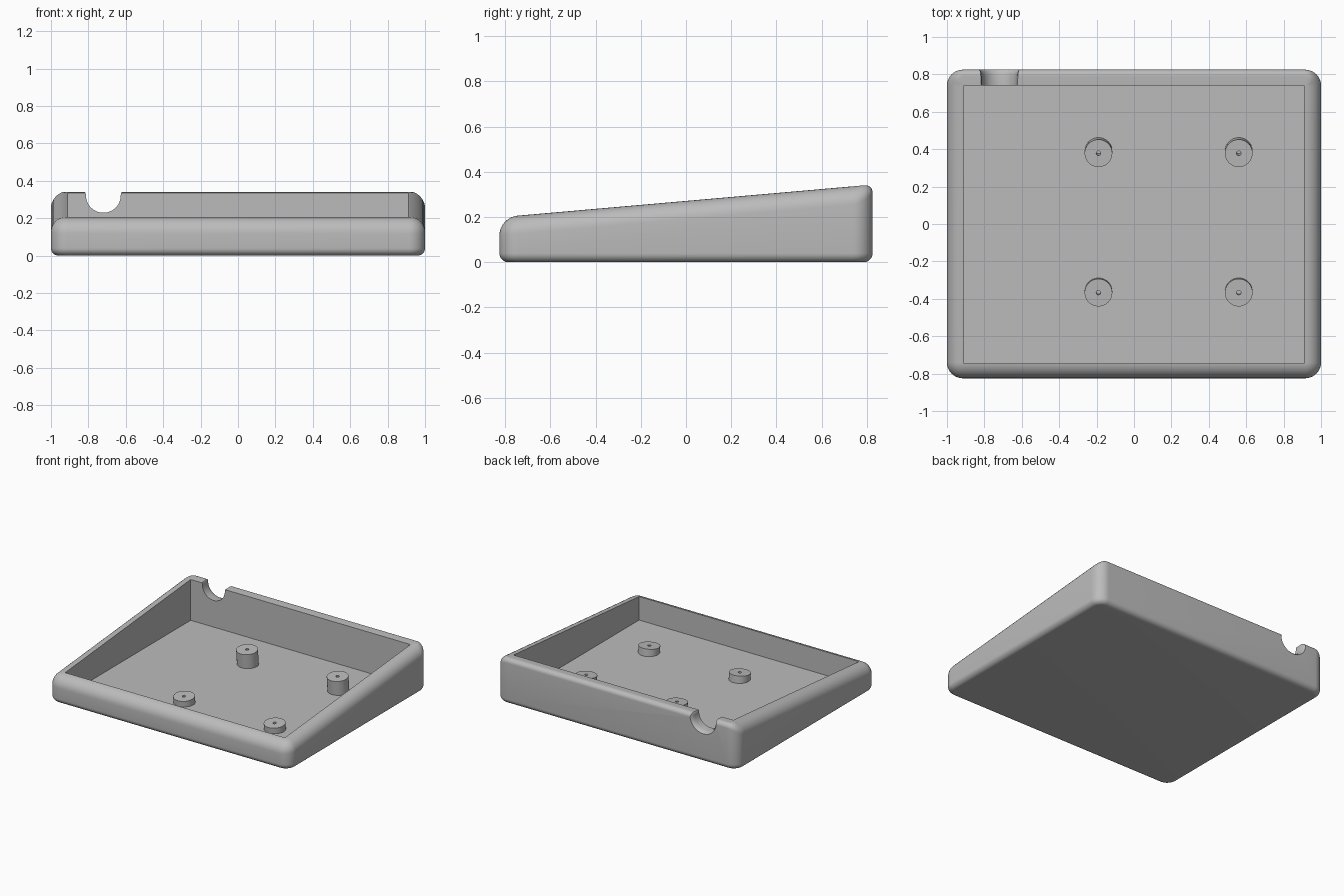
import bpy, bmesh, math
from mathutils import Matrix, Vector

cube = bpy.data.objects.get("Cube")
if cube:
    bpy.data.objects.remove(cube)

HALF_X, HALF_Y, CORNER = 1.0, 0.825, 0.085
FLOOR, SLOPE, MID = 0.03, 0.0875, 0.271
SIDE_R, BACK_R, BASE_R = 0.08, 0.035, 0.04

grey = bpy.data.materials.new("plain grey")
grey.use_nodes = True
grey.diffuse_color = (0.5, 0.5, 0.5, 1)
grey.node_tree.nodes["Principled BSDF"].inputs["Base Color"].default_value = (0.5, 0.5, 0.5, 1)


def loft(name, rings, closed=False):
    """Skin a stack of equal rings; cap the ends or join last to first."""
    bm = bmesh.new()
    loops = [[bm.verts.new(p) for p in ring] for ring in rings]
    n = len(loops[0])
    pairs = list(zip(loops, loops[1:]))
    if closed:
        pairs.append((loops[-1], loops[0]))
    else:
        bm.faces.new(loops[0])
        bm.faces.new(loops[-1])
    for a, b in pairs:
        for i in range(n):
            j = (i + 1) % n
            bm.faces.new((a[i], a[j], b[j], b[i]))
    bmesh.ops.recalc_face_normals(bm, faces=bm.faces)
    mesh = bpy.data.meshes.new(name)
    bm.to_mesh(mesh)
    bm.free()
    mesh.materials.append(grey)
    obj = bpy.data.objects.new(name, mesh)
    bpy.context.collection.objects.link(obj)
    return obj


def select(obj):
    bpy.ops.object.select_all(action='DESELECT')
    obj.select_set(True)
    bpy.context.view_layer.objects.active = obj


def smooth(obj):
    select(obj)
    bpy.ops.object.shade_smooth_by_angle(angle=math.radians(35))


def cut(obj, cutter):
    cutter.hide_render = True
    select(obj)
    mod = obj.modifiers.new("cut", 'BOOLEAN')
    mod.operation, mod.solver, mod.object = 'DIFFERENCE', 'EXACT', cutter
    bpy.ops.object.modifier_apply(modifier=mod.name)
    bpy.data.objects.remove(cutter)


def top(y):
    return MID + SLOPE * y


# Rounded rectangle outline: position, outward normal, top edge radius
STEPS = 10
outline = []
for quarter, (sx, sy) in enumerate([(1, 1), (-1, 1), (-1, -1), (1, -1)]):
    for i in range(STEPS + 1):
        a = math.pi / 2 * (quarter + i / STEPS)
        normal = Vector((math.cos(a), math.sin(a), 0))
        centre = Vector((sx * (HALF_X - CORNER), sy * (HALF_Y - CORNER), 0))
        back = max(0, normal.y) ** 2
        radius = SIDE_R + (BACK_R - SIDE_R) * back
        outline.append((centre + normal * CORNER, normal, radius))


def base_ring(a):
    return [p - n * BASE_R * (1 - math.cos(a)) + Vector((0, 0, BASE_R * (1 - math.sin(a))))
            for p, n, r in outline]


def top_ring(a):
    ring = []
    for p, n, r in outline:
        q = p - n * r * (1 - math.cos(a))
        q.z = top(q.y) - r * (1 - math.sin(a))
        ring.append(q)
    return ring


# Tray body with rounded bottom and sloping rounded rim
angles = [math.pi / 2 * i / 8 for i in range(9)]
tray = loft("sloped_tray", [base_ring(a) for a in reversed(angles)] + [top_ring(a) for a in angles])

# Box cavity
cavity_rect = [(-0.91, -0.745), (0.91, -0.745), (0.91, 0.74), (-0.91, 0.74)]
cut(tray, loft("cavity_cutter", [[(x, y, z) for x, y in cavity_rect] for z in (FLOOR, 0.6)]))

# Cable notch: half round with rounded lips, widening slightly at the outside
NOTCH_X, NOTCH_R, LIP = -0.72, 0.093, 0.03
rim_z = top(0.79)
notch_z = rim_z - LIP + 0.012
half = []
for i in range(13):
    a = math.pi / 2 * i / 12
    half.append((NOTCH_R * math.sin(a), notch_z - NOTCH_R * math.cos(a)))
for i in range(1, 8):
    a = math.pi / 2 * i / 7
    half.append((NOTCH_R + LIP * (1 - math.cos(a)), notch_z + LIP * math.sin(a)))
half.append((NOTCH_R + LIP, 0.6))
profile = half + [(-x, z) for x, z in reversed(half[1:])]


def notch_ring(y, grow):
    return [(NOTCH_X + x * (1 + grow), y, notch_z + (z - notch_z) * (1 + grow if z < notch_z else 1))
            for x, z in profile]


flare = [(0.7, 0), (0.79, 0), (0.805, 0.03), (0.818, 0.09), (0.826, 0.18), (0.9, 0.18)]
cut(tray, loft("notch_cutter", [notch_ring(y, g) for y, g in flare]))
smooth(tray)

# Screw posts, square to the sloping plane, with a small pilot hole
POST_R, HOLE_R, SIDES = 0.074, 0.012, 40
tilt = Matrix.Rotation(math.atan(SLOPE), 3, 'X')


def post(name, x, y):
    head = Vector((x, y, 0.11 + SLOPE * y))
    depth = head.z - 0.015

    def circle(r, down):
        return [head + tilt @ Vector((r * math.cos(t), r * math.sin(t), -down))
                for t in (2 * math.pi * i / SIDES for i in range(SIDES))]

    smooth(loft(name, [circle(POST_R, depth), circle(POST_R, 0),
                       circle(HOLE_R, 0), circle(HOLE_R, depth)], closed=True))


for row, y in (("front", -0.367), ("back", 0.378)):
    for side, x in (("right", -0.19), ("left", 0.56)):
        post(f"{row}_{side}_post", x, y)
